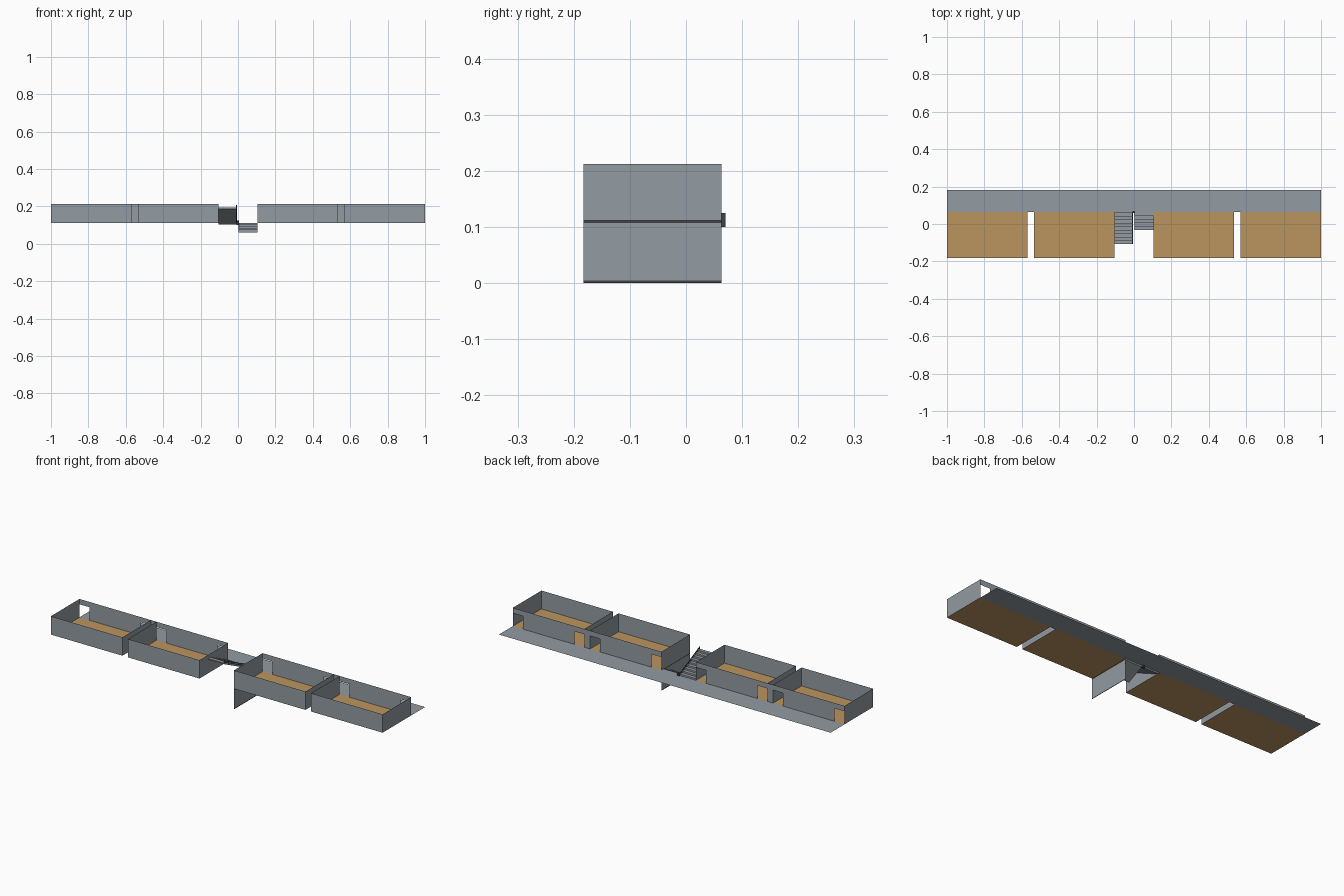
import bpy, bmesh

if "Cube" in bpy.data.objects:
    bpy.data.objects.remove(bpy.data.objects["Cube"])

YF, YB, YC = -0.183, 0.063, 0.183      # front wall, back wall, corridor edge
Z0, Z1 = 0.112, 0.212                  # floor level, wall top
DOOR_W, DOOR_H = 0.06, 0.071


def material(name, rgb):
    m = bpy.data.materials.new(name)
    m.diffuse_color = (*rgb, 1)
    m.use_nodes = True
    m.node_tree.nodes["Principled BSDF"].inputs["Base Color"].default_value = m.diffuse_color
    return m


GREY = material("wall grey", (0.29, 0.33, 0.36))
TAN = material("floor tan", (0.50, 0.30, 0.115))
DARK = material("rail dark", (0.05, 0.053, 0.06))


def build(name, faces, mat):
    """Object from a list of faces, each a list of points."""
    bm = bmesh.new()
    for f in faces:
        bm.faces.new([bm.verts.new(p) for p in f])
    bmesh.ops.remove_doubles(bm, verts=bm.verts, dist=1e-5)
    me = bpy.data.meshes.new(name)
    bm.to_mesh(me)
    bm.free()
    me.materials.append(mat)
    ob = bpy.data.objects.new(name, me)
    bpy.context.collection.objects.link(ob)
    return ob


def flat(x0, x1, y0, y1, z):
    return [(x0, y0, z), (x1, y0, z), (x1, y1, z), (x0, y1, z)]


def wall_front(x0, x1, y, z0=Z0, z1=Z1):      # faces -y
    return [(x0, y, z0), (x1, y, z0), (x1, y, z1), (x0, y, z1)]


def wall_back(x0, x1, y, z0=Z0, z1=Z1):       # faces +y
    return wall_front(x0, x1, y, z0, z1)[::-1]


def wall_right(x, y0, y1, z0=Z0, z1=Z1):      # faces +x
    return [(x, y0, z0), (x, y1, z0), (x, y1, z1), (x, y0, z1)]


def extrude_x(poly, x0, x1):
    """Closed prism from a (y, z) profile."""
    n = len(poly)
    a = [(x0, *p) for p in poly]
    b = [(x1, *p) for p in poly]
    sides = [[a[i], a[(i + 1) % n], b[(i + 1) % n], b[i]] for i in range(n)]
    return sides + [a[::-1], b]


def fix_normals(ob):
    bm = bmesh.new()
    bm.from_mesh(ob.data)
    bmesh.ops.recalc_face_normals(bm, faces=bm.faces)
    bm.to_mesh(ob.data)
    bm.free()


# four rooms: floor, three plain walls, back wall with a doorway at each end
for i, (a, b) in enumerate([(-1, -0.569), (-0.535, -0.104), (0.104, 0.535), (0.569, 1)]):
    build(f"room_floor_{i + 1}", [flat(a, b, YF, YB, Z0)], TAN)
    build(f"room_walls_{i + 1}", [
        wall_front(a, b, YF),
        wall_right(b, YF, YB),
        wall_right(a, YF, YB)[::-1],
        wall_back(a + DOOR_W, b - DOOR_W, YB, Z0, Z0 + DOOR_H),
        wall_back(a, b, YB, Z0 + DOOR_H, Z1)], GREY)

# back wall closing the gaps between paired rooms
for s in (-1, 1):
    x0, x1 = sorted((s * 0.569, s * 0.535))
    build("gap_wall", [wall_back(x0, x1, YB)], GREY)

# corridor slab
build("corridor", [flat(-1, 1, YB, YC, Z0)], GREY)

# stairwell wall down to the storey below, with dark edge strips
build("stairwell_wall", [wall_right(0.104, YF, YB, 0.005, Z0 - 0.005)], GREY)
build("wall_edge_strips", [wall_right(0.104, YF, YB, 0, 0.005),
                           wall_right(0.104, YF, YB, Z0 - 0.005, Z0)], DARK)

TREAD, RISE = 0.019, 0.009


def flight(name, x0, x1, steps, up):
    """Stepped flight leading towards -y, with a sloped underside."""
    pts = [(YB, Z0)]
    for k in range(steps):
        y, z = pts[-1]
        if up:
            pts += [(y, z + RISE), (y - TREAD, z + RISE)]
        else:
            pts += [(y - TREAD, z), (y - TREAD, z - RISE)]
    ye, ze = pts[-1]
    pts += [(ye, ze - 0.006), (YB, Z0 - 0.008)]
    fix_normals(build(name, extrude_x(pts, x0, x1), GREY))


flight("stairs_up", -0.104, -0.008, 9, True)
flight("stairs_down", 0.004, 0.104, 5, False)


def railing(name, x, steps, sign):
    """Sloped handrail and lower bar on thin posts."""
    dy, dz = -TREAD * steps, sign * RISE * steps
    faces = []
    for h in (0.004, 0.012):
        z = Z0 + h
        faces += extrude_x([(YB, z - 0.0015), (YB + dy, z + dz - 0.0015),
                            (YB + dy, z + dz + 0.0015), (YB, z + 0.0015)],
                           x - 0.0015, x + 0.0015)
    for k in range(1, steps + 1, 2):
        y, z = YB - TREAD * k, Z0 + sign * RISE * k
        faces += extrude_x([(y - 0.001, z - 0.004), (y + 0.001, z - 0.004),
                            (y + 0.001, z + 0.012), (y - 0.001, z + 0.012)],
                           x - 0.001, x + 0.001)
    fix_normals(build(name, faces, DARK))


railing("rail_up", -0.008, 9, 1)
railing("rail_down", 0.003, 5, -1)

# newel joining the two rails at corridor level
fix_normals(build("newel_post", extrude_x(
    [(YB - 0.003, 0.1), (YB + 0.007, 0.1), (YB + 0.007, 0.125), (YB - 0.003, 0.125)],
    -0.009, 0.004), DARK))
